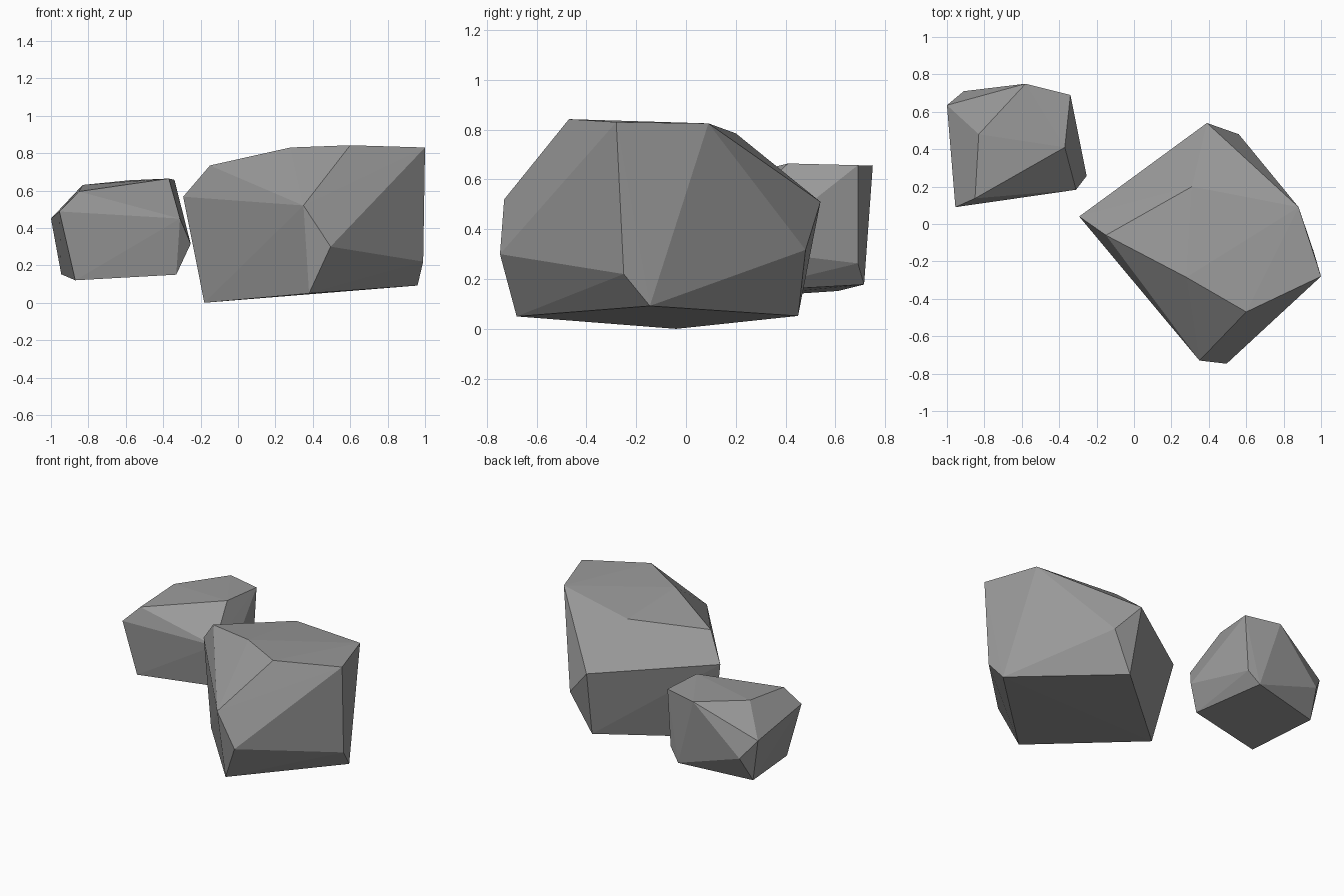
import bpy, bmesh

# Dark grey stone
stone = bpy.data.materials.new("stone")
stone.diffuse_color = (0.32, 0.32, 0.32, 1.0)


def faceted_rock(name, corners):
    """Wrap a few corner points in a flat-sided convex rock."""
    bm = bmesh.new()
    for co in corners:
        bm.verts.new(co)
    hull = bmesh.ops.convex_hull(bm, input=bm.verts[:])
    loose = [v for v in hull["geom_interior"] if isinstance(v, bmesh.types.BMVert)]
    bmesh.ops.delete(bm, geom=loose, context='VERTS')
    bmesh.ops.recalc_face_normals(bm, faces=bm.faces[:])
    mesh = bpy.data.meshes.new(name)
    bm.to_mesh(mesh)
    bm.free()
    mesh.materials.append(stone)
    obj = bpy.data.objects.new(name, mesh)
    bpy.context.collection.objects.link(obj)
    return obj


# Large rock: base, waist, then top corners
faceted_rock("large_rock", [
    (-0.18, -0.04, 0.0), (0.38, -0.68, 0.05), (0.96, -0.145, 0.092), (0.41, 0.45, 0.052),
    (0.495, -0.747, 0.30), (0.99, -0.25, 0.22), (0.56, 0.48, 0.317), (0.39, 0.54, 0.51),
    (0.35, -0.73, 0.52), (-0.293, 0.04, 0.567),
    (-0.15, -0.06, 0.734), (0.28, -0.285, 0.83), (0.60, -0.47, 0.842),
    (1.0, -0.28, 0.83), (0.88, 0.09, 0.825), (0.31, 0.20, 0.785),
])

# Small rock: base, waist, then top corners
faceted_rock("small_rock", [
    (-0.87, 0.13, 0.12), (-0.33, 0.22, 0.15), (-0.44, 0.715, 0.178), (-0.945, 0.61, 0.152),
    (-0.365, 0.69, 0.263), (-0.91, 0.71, 0.33), (-0.253, 0.257, 0.315), (-0.31, 0.183, 0.45),
    (-1.0, 0.635, 0.45), (-0.955, 0.09, 0.488),
    (-0.85, 0.137, 0.595), (-0.83, 0.48, 0.63), (-0.58, 0.75, 0.655),
    (-0.34, 0.69, 0.657), (-0.37, 0.41, 0.664),
])
